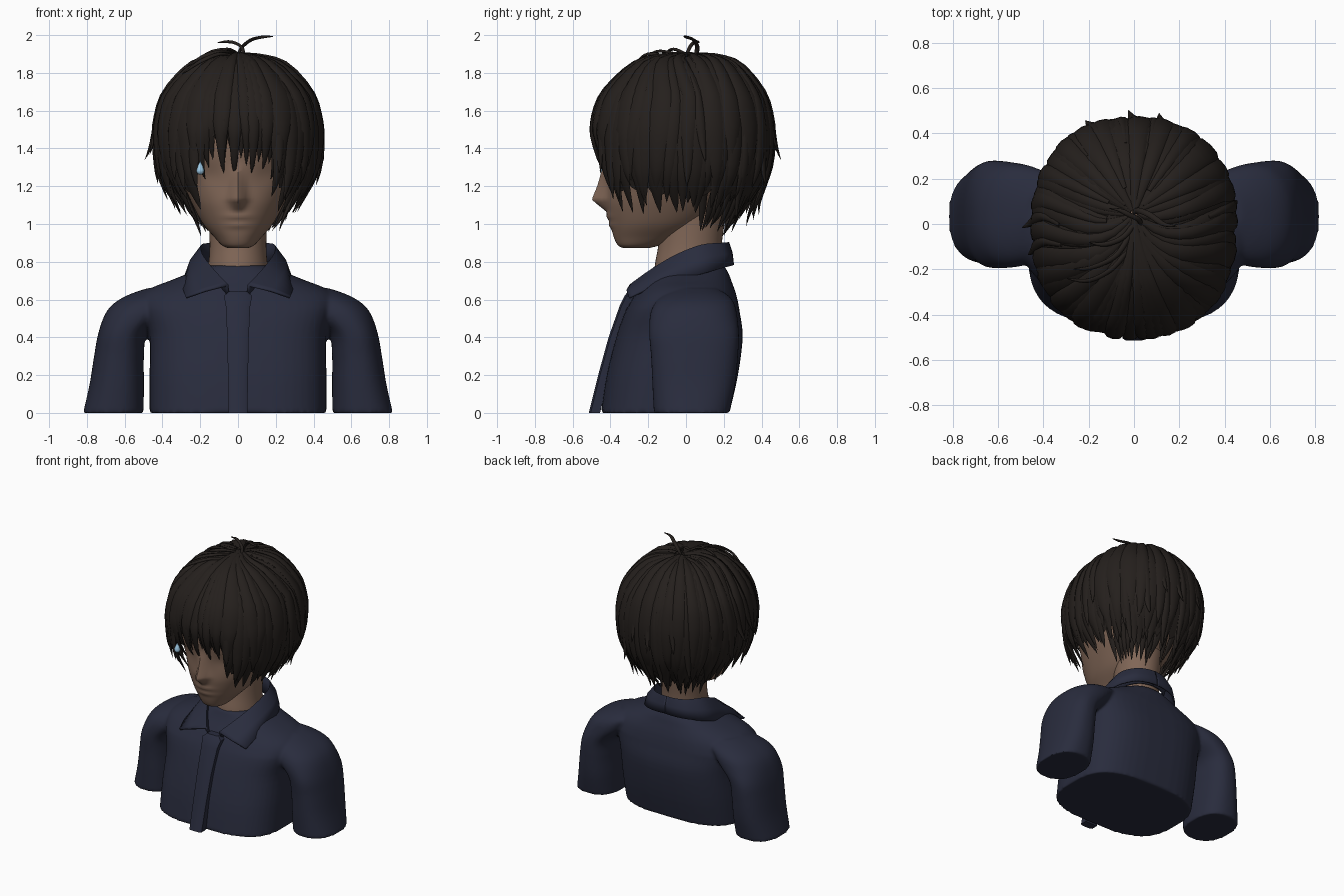
import bpy, bmesh, math, random
from mathutils import Vector

if "Cube" in bpy.data.objects:
    bpy.data.objects.remove(bpy.data.objects["Cube"])

random.seed(7)


def material(name, rgb):
    m = bpy.data.materials.new(name)
    m.diffuse_color = (*rgb, 1)
    m.use_nodes = True
    m.node_tree.nodes["Principled BSDF"].inputs["Base Color"].default_value = m.diffuse_color
    return m


HAIR = material("dark_hair", (0.018, 0.014, 0.012))
SKIN = material("skin", (0.22, 0.135, 0.095))
CLOTH = material("navy_cloth", (0.022, 0.025, 0.047))
BLUE = material("pale_blue", (0.35, 0.6, 0.8))


def spline(P, u):
    """Catmull-Rom through tuples, u from 0 to len-1."""
    n = len(P) - 1
    i = min(max(int(u), 0), n - 1)
    t = u - i
    a, b, c, d = P[max(i - 1, 0)], P[i], P[i + 1], P[min(i + 2, n)]
    return [0.5 * (2 * q + (r - p) * t + (2 * p - 5 * q + 4 * r - s) * t * t
            + (3 * q - p - 3 * r + s) * t ** 3) for p, q, r, s in zip(a, b, c, d)]


def resample(P, n):
    return [spline(P, (len(P) - 1) * i / n) for i in range(n + 1)]


def spow(v, e):
    return math.copysign(abs(v) ** e, v)


def skin_rings(bm, rings, cyclic=True, caps=True):
    vs = [[bm.verts.new(p) for p in r] for r in rings]
    n = len(vs[0])
    for r0, r1 in zip(vs, vs[1:]):
        for j in range(n if cyclic else n - 1):
            k = (j + 1) % n
            bm.faces.new((r0[j], r0[k], r1[k], r1[j]))
    if caps:
        bm.faces.new(vs[0])
        bm.faces.new(vs[-1])


def finish(name, bm, mat, angle=50):
    bmesh.ops.recalc_face_normals(bm, faces=bm.faces[:])
    me = bpy.data.meshes.new(name)
    bm.to_mesh(me)
    bm.free()
    me.polygons.foreach_set("use_smooth", [True] * len(me.polygons))
    me.set_sharp_from_angle(angle=math.radians(angle))
    me.materials.append(mat)
    ob = bpy.data.objects.new(name, me)
    bpy.context.collection.objects.link(ob)
    return ob


def stack(bm, sections, steps=30, n=48, e=0.85, side=1, shape=None):
    """Stack of rounded sections: z, x centre, half width, y front, y back."""
    rings = []
    for z, xc, w, yf, yb in resample(sections, steps):
        ring = []
        ez = e(z) if callable(e) else e
        for j in range(n):
            a = math.tau * j / n
            x = w * spow(math.sin(a), ez)
            y = (yf + yb) / 2 - (yb - yf) / 2 * spow(math.cos(a), ez)
            if shape and math.cos(a) > 0:
                y += shape(x, z)
            ring.append((side * (xc + x), y, z))
        rings.append(ring)
    skin_rings(bm, rings)


# Shirt: torso and sleeves fused into one skin
bm = bmesh.new()
stack(bm, [(0, 0, .468, -.45, .23), (.2, 0, .468, -.42, .275), (.4, 0, .468, -.37, .30),
           (.53, 0, .50, -.325, .285), (.61, 0, .51, -.28, .27), (.66, 0, .46, -.245, .255),
           (.70, 0, .36, -.215, .24), (.74, 0, .26, -.19, .225), (.78, 0, .165, -.17, .20)],
      e=lambda z: .68 + .17 * max(0, min(1, (z - .55) / .12)))
for s in (1, -1):
    stack(bm, [(0, .66, .16, -.17, .23), (.15, .642, .144, -.178, .26), (.3, .63, .132, -.185, .275),
               (.42, .61, .13, -.195, .28), (.52, .54, .165, -.19, .27), (.58, .49, .167, -.165, .255),
               (.625, .42, .16, -.12, .22), (.66, .36, .12, -.05, .16)], side=s, e=.85)
shirt = finish("shirt", bm, CLOTH)
m = shirt.modifiers.new("fuse", 'REMESH')
m.mode = 'VOXEL'
m.voxel_size = .011
m.use_smooth_shade = True
m = shirt.modifiers.new("soften", 'SMOOTH')
m.iterations = 4

# Folded collar, upper fold edge to lower edge
upper = [(0, .228, .895), (.07, .218, .893), (.14, .18, .89), (.195, .08, .88), (.19, -.05, .83), (.135, -.18, .755), (.055, -.30, .67)]
lower = [(0, .248, .785), (.09, .242, .78), (.18, .205, .77), (.265, .10, .74), (.285, -.06, .70), (.29, -.19, .66), (.275, -.30, .61)]
for s, label in ((1, "left"), (-1, "right")):
    bm = bmesh.new()
    rings = []
    for p, q in zip(resample(upper, 24), resample(lower, 24)):
        p, q = Vector(p), Vector(q)
        stand = Vector((p.x * .86, p.y * .9 + .004, max(p.z - .10, .62)))
        rings.append([(s * v.x, v.y, v.z) for v in
                      (stand, p * .985, p + Vector((0, 0, .004)), p.lerp(q, .5) + Vector((.012 * min(1, p.x * 10), -.012 if p.y < -.1 else .003, .006)), q)])
    skin_rings(bm, rings, cyclic=False, caps=False)
    ob = finish("collar_" + label, bm, CLOTH)
    m = ob.modifiers.new("thickness", 'SOLIDIFY')
    m.thickness = .012
    m.offset = 0

# Narrow tie down the chest
bm = bmesh.new()
skin_rings(bm, [[(x * w, y + d, z) for x, d in ((-1, .06), (-1, .01), (-.7, 0), (.7, 0), (1, .01), (1, .06))]
                for z, y, w in ((0, -.515, .05), (.2, -.465, .053), (.4, -.41, .057), (.57, -.35, .065),
                                (.62, -.325, .075), (.645, -.305, .045))])
finish("tie", bm, CLOTH, 35)


# Head with nose and lips, neck
def face(x, z):
    nose = max(0, min((z - 1.06) / .07, (1.33 - z) / .20, 1))
    lips = math.exp(-((z - 1.04) / .018) ** 2) + .8 * math.exp(-((z - .995) / .018) ** 2)
    eyes = math.exp(-((abs(x) - .15) / .07) ** 2 - ((z - 1.26) / .06) ** 2)
    return -.078 * nose * math.exp(-(x / (.022 + .018 * nose)) ** 2) - .012 * lips * math.exp(-(x / .07) ** 2) + .015 * eyes


bm = bmesh.new()
stack(bm, [(.872, 0, .05, -.33, -.20), (.887, 0, .085, -.36, -.14), (.93, 0, .125, -.382, -.03),
           (1.0, 0, .185, -.40, .09), (1.1, 0, .24, -.42, .20), (1.2, 0, .285, -.42, .28), (1.3, 0, .33, -.43, .34),
           (1.45, 0, .365, -.445, .38), (1.6, 0, .36, -.42, .38), (1.73, 0, .29, -.33, .31), (1.81, 0, .16, -.18, .2),
           (1.83, 0, .03, -.03, .05)], steps=90, n=96, e=.92, shape=face)
finish("head", bm, SKIN)
bm = bmesh.new()
stack(bm, [(.68, 0, .18, -.17, .20), (.78, 0, .158, -.165, .19), (.9, 0, .15, -.145, .19), (1.1, 0, .16, -.13, .22)], e=1)
finish("neck", bm, SKIN)

# Teardrop by the eye
bm = bmesh.new()
skin_rings(bm, [[(-.2 + r * math.cos(math.tau * j / 12), -.435 + r * math.sin(math.tau * j / 12), z)
                 for j in range(12)] for r, z in ((.008, 1.262), (.019, 1.272), (.022, 1.285), (.014, 1.305), (.002, 1.33))])
finish("teardrop", bm, BLUE)

# Hair envelope: radius factor and height from crown to nape
PROFILE = [(.03, 1.905), (.3, 1.893), (.58, 1.845), (.86, 1.70), (.96, 1.57), (.985, 1.45),
           (.95, 1.3), (.865, 1.2), (.74, 1.1), (.63, 1.0), (.56, .90)]


def envelope(deg, u, k=1.0):
    r, z = spline(PROFILE, u)
    a = math.radians(deg)
    sx, cy = spow(math.sin(a), .88), spow(math.cos(a), .88)
    ry = r ** (.5 if cy > 0 else .9) if z < 1.5 else r
    y = -cy * ry * (.508 if cy > 0 else .468) + .05 * max(0, 1 - r) * (z > 1.5)
    return Vector((sx * r * .45 * k, y * k, 1.4 + (z - 1.4) * (k if z > 1.4 else 1)))


def u_at(z):
    u = 0
    while u < len(PROFILE) - 1 and spline(PROFILE, u)[1] > z:
        u += .02
    return u


def hem(deg):
    d = abs((deg + 180) % 360 - 180)
    table = [(0, 1.29), (10, 1.31), (20, 1.31), (28, 1.20), (34, 1.11), (85, 1.08), (110, 1.09), (140, 1.05), (180, 1.03)]
    for (d0, z0), (d1, z1) in zip(table, table[1:]):
        if d <= d1:
            return z0 + (z1 - z0) * (d - d0) / (d1 - d0)
    return 1.03


def lock(bm, pts, width, thick, centre=Vector((0, 0, 1.4)), root=.35, tip=.36):
    """Tapered lens-shaped strand through pts."""
    n = len(pts) - 1
    rings = []
    for i, p in enumerate(pts):
        t = i / n
        tan = (pts[min(i + 1, n)] - pts[max(i - 1, 0)]).normalized()
        side = tan.cross(p - centre).normalized()
        nor = side.cross(tan)
        f = min(root + t * 1.6, 1) * min(1, ((1 - t) / tip) ** .75 + .02)
        rings.append([p + side * width * f * math.cos(b * math.tau / 8) + nor * thick * min(f * 1.3, 1) * math.sin(b * math.tau / 8)
                      for b in range(8)])
    skin_rings(bm, rings)


def draped(bm, deg, zend, k, width, flare=0.0, sway=0.0, start=0.0, thick=.016):
    """Lock lying on the envelope; front ones sweep sideways from a centre part."""
    deg = (deg + 180) % 360 - 180
    ue = u_at(zend)
    comb = max(0, min(1, (120 - abs(deg)) / 45)) * .8
    pts = []
    for i in range(19):
        t = i / 18
        u = start + (ue - start) * t
        q = min(1, u / 3.2)
        p = envelope(deg * (1 - comb * (1 - q) ** 1.5) + sway * t * t, u, k)
        out = Vector((p.x, p.y, 0)).normalized()
        pts.append(p + out * flare * max(0, (t - .65) / .35) ** 2)
    lock(bm, pts, width, thick, root=.2 if start < 1 else .35)


# Scalp cap beneath the locks
bm = bmesh.new()
N = 120
ends = [u_at(hem(3 * j) + (.18 if hem(3 * j) > 1.25 else .09) + random.uniform(-.03, .03)) for j in range(N)]
skin_rings(bm, [[envelope(3 * j, ends[j] * i / 24, .97) for j in range(N)] for i in range(25)], caps=False)
finish("hair_cap", bm, HAIR)

# Layered locks all round
bm = bmesh.new()
for layer, (count, k, lift) in enumerate(((46, .97, 0), (36, .985, .05), (24, .998, .13))):
    for j in range(count):
        deg = 360 * (j + .5 * (layer % 2)) / count + random.uniform(-3, 3)
        d = abs((deg + 180) % 360 - 180)
        if d < 26:
            continue
        draped(bm, deg, hem(deg) + lift + random.uniform(-.05, .05), k, random.uniform(.042, .064),
               flare=random.uniform(-.02, .035), sway=random.uniform(-7, 7) if d > 40 else 0, start=random.choice((0, 0, .4, .9)))
finish("hair_locks", bm, HAIR, 60)

# Fringe: broad pointed locks with narrow gaps
bm = bmesh.new()
for deg, z, sway, w in ((-25, 1.24, -2, .05), (-21, 1.30, -1, .045), (-16, 1.34, -2, .045), (-10.5, 1.27, 1, .04), (-7, 1.31, -2, .035),
                        (-1, 1.26, -1, .042), (3, 1.31, 2, .036), (8, 1.27, 1, .04), (12, 1.33, 2, .04), (17, 1.29, 1, .045),
                        (21, 1.32, 2, .045), (25, 1.24, 2, .05)):
    draped(bm, deg, z, .99 + .015 * (round(z * 100) % 2), w, flare=-.065, sway=sway)
    draped(bm, deg + 2.5, z + .09, .975, w, flare=-.04)
finish("hair_fringe", bm, HAIR, 60)

# Thin wisps at the nape and outward flicks
bm = bmesh.new()
for j in range(24):
    deg = 105 + 150 * j / 23 + random.uniform(-3, 3)
    draped(bm, deg, random.uniform(.93, 1.0), .84, .02, flare=random.uniform(-.05, .0), sway=random.uniform(-6, 6), start=6, thick=.01)
for deg, z, f in ((-93, 1.34, .06), (-82, 1.37, .04), (96, 1.33, .03), (178, 1.34, .05), (165, 1.38, .04), (200, 1.36, .04),
                  (150, 1.2, .06), (215, 1.15, .06), (185, 1.05, .06), (170, 1.02, .04), (-75, 1.08, .03), (130, 1.02, .05)):
    draped(bm, deg, z, 1.0, .028, flare=f, sway=4, start=2.5, thick=.014)
finish("hair_wisps", bm, HAIR, 60)

# Stray tufts on the crown
bm = bmesh.new()
for path, w in (([(.0, .05, 1.89), (.02, .06, 1.935), (.07, .04, 1.975), (.13, .0, 1.99), (.19, -.01, 1.993)], .013),
                ([(.03, .0, 1.89), (.02, .02, 1.935), (-.02, .04, 1.96), (-.06, .06, 1.965), (-.11, .07, 1.96)], .011),
                ([(0, .0, 1.90), (-.05, -.06, 1.925), (-.13, -.09, 1.915), (-.2, -.08, 1.885)], .012),
                ([(-.02, -.05, 1.90), (-.08, -.14, 1.915), (-.18, -.19, 1.89), (-.27, -.2, 1.83)], .012),
                ([(-.03, -.12, 1.89), (-.1, -.2, 1.90), (-.2, -.25, 1.86), (-.3, -.24, 1.79)], .012)):
    lock(bm, [Vector(p) for p in resample(path, 14)], w, .008, Vector((0, .03, 1.7)), .8)
finish("crown_tufts", bm, HAIR, 60)
